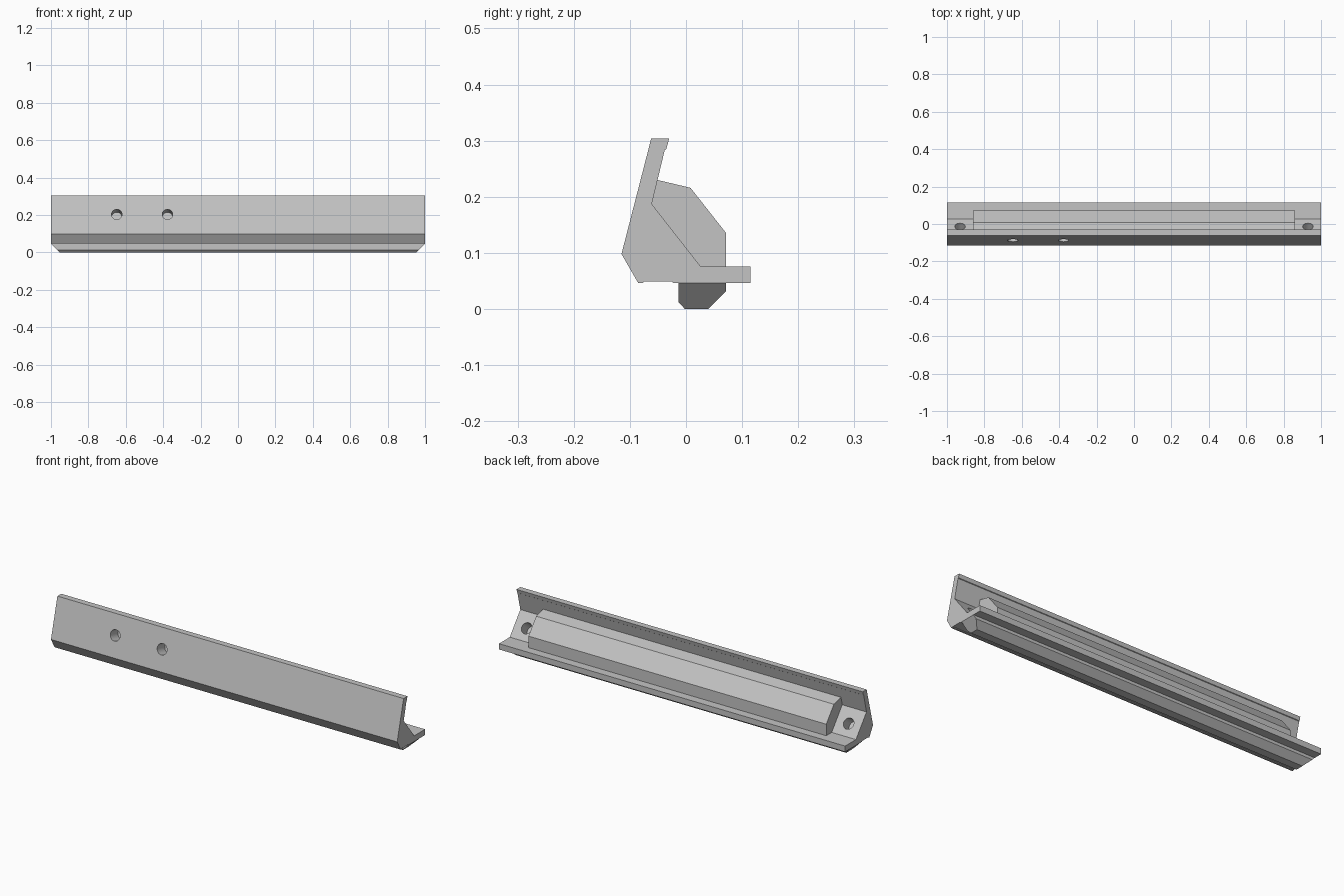
import bpy
import bmesh
from mathutils import Vector

cube = bpy.data.objects.get("Cube")
if cube:
    bpy.data.objects.remove(cube, do_unlink=True)

grey = bpy.data.materials.new("plain_grey")
grey.use_nodes = True
COLOUR = (0.55, 0.55, 0.55, 1)
grey.diffuse_color = COLOUR
grey.node_tree.nodes["Principled BSDF"].inputs["Base Color"].default_value = COLOUR


def add_object(name, bm):
    bmesh.ops.recalc_face_normals(bm, faces=bm.faces)
    mesh = bpy.data.meshes.new(name)
    bm.to_mesh(mesh)
    bm.free()
    mesh.materials.append(grey)
    obj = bpy.data.objects.new(name, mesh)
    bpy.context.collection.objects.link(obj)
    return obj


def extrude_profile(name, profile, half, end_bevel_from=None):
    """Extrude a (y, z) profile along x; optionally slope the ends inward below a height."""
    bm = bmesh.new()
    face = bm.faces.new([bm.verts.new((-half, y, z)) for y, z in profile])
    new = bmesh.ops.extrude_face_region(bm, geom=[face])["geom"]
    moved = [v for v in new if isinstance(v, bmesh.types.BMVert)]
    bmesh.ops.translate(bm, verts=moved, vec=(2 * half, 0, 0))
    if end_bevel_from is not None:
        for v in bm.verts:
            inset = end_bevel_from - v.co.z
            v.co.x += -inset if v.co.x > 0 else inset
    return add_object(name, bm)


def combine(target, other, operation):
    mod = target.modifiers.new(operation.title(), 'BOOLEAN')
    mod.operation = operation
    mod.solver = 'EXACT'
    mod.object = other
    bpy.context.view_layer.objects.active = target
    bpy.ops.object.modifier_apply(modifier=mod.name)
    bpy.data.objects.remove(other, do_unlink=True)


def drill(target, centre, normal, depth, radius=0.028):
    """Cut a blind round hole inward from a surface point."""
    normal = Vector(normal).normalized()
    bm = bmesh.new()
    bmesh.ops.create_cone(bm, cap_ends=True, segments=32, radius1=radius,
                          radius2=radius, depth=2 * depth)
    bmesh.ops.rotate(bm, verts=bm.verts,
                     matrix=normal.to_track_quat('Z', 'Y').to_matrix())
    bmesh.ops.translate(bm, verts=bm.verts, vec=centre)
    cutter = add_object("hole_cutter", bm)
    cutter.hide_render = True
    combine(target, cutter, 'DIFFERENCE')


# Angled main bar: leaning front plate, sloped web and back flange
bar = extrude_profile("angled_bar", [
    (-0.062, 0.304), (-0.030, 0.304), (-0.035, 0.285), (-0.038, 0.283),
    (-0.061, 0.187), (0.026, 0.076), (0.115, 0.076), (0.115, 0.046),
    (-0.022, 0.046), (-0.025, 0.049), (-0.074, 0.049), (-0.077, 0.046),
    (-0.085, 0.046), (-0.115, 0.098)], 1)

# Faceted block nested in the angle
block = extrude_profile("inner_block", [
    (-0.070, 0.235), (-0.051, 0.230), (0.008, 0.216), (0.071, 0.136),
    (0.071, 0.066), (0.010, 0.066), (-0.075, 0.180)], 0.86)
combine(bar, block, 'UNION')

# Two holes in the front plate
for x in (-0.648, -0.377):
    drill(bar, (x, -0.088, 0.203), (0, -0.968, 0.249), 0.065)

# One hole in the sloped web at each end
for x in (-0.93, 0.93):
    drill(bar, (x, -0.013, 0.126), (0, 0.787, 0.617), 0.06)

# Chamfered rail underneath with sloped ends
extrude_profile("bottom_rail", [
    (-0.013, 0.046), (-0.013, 0.012), (-0.002, 0), (0.040, 0),
    (0.071, 0.031), (0.071, 0.046)], 1, end_bevel_from=0.046)
